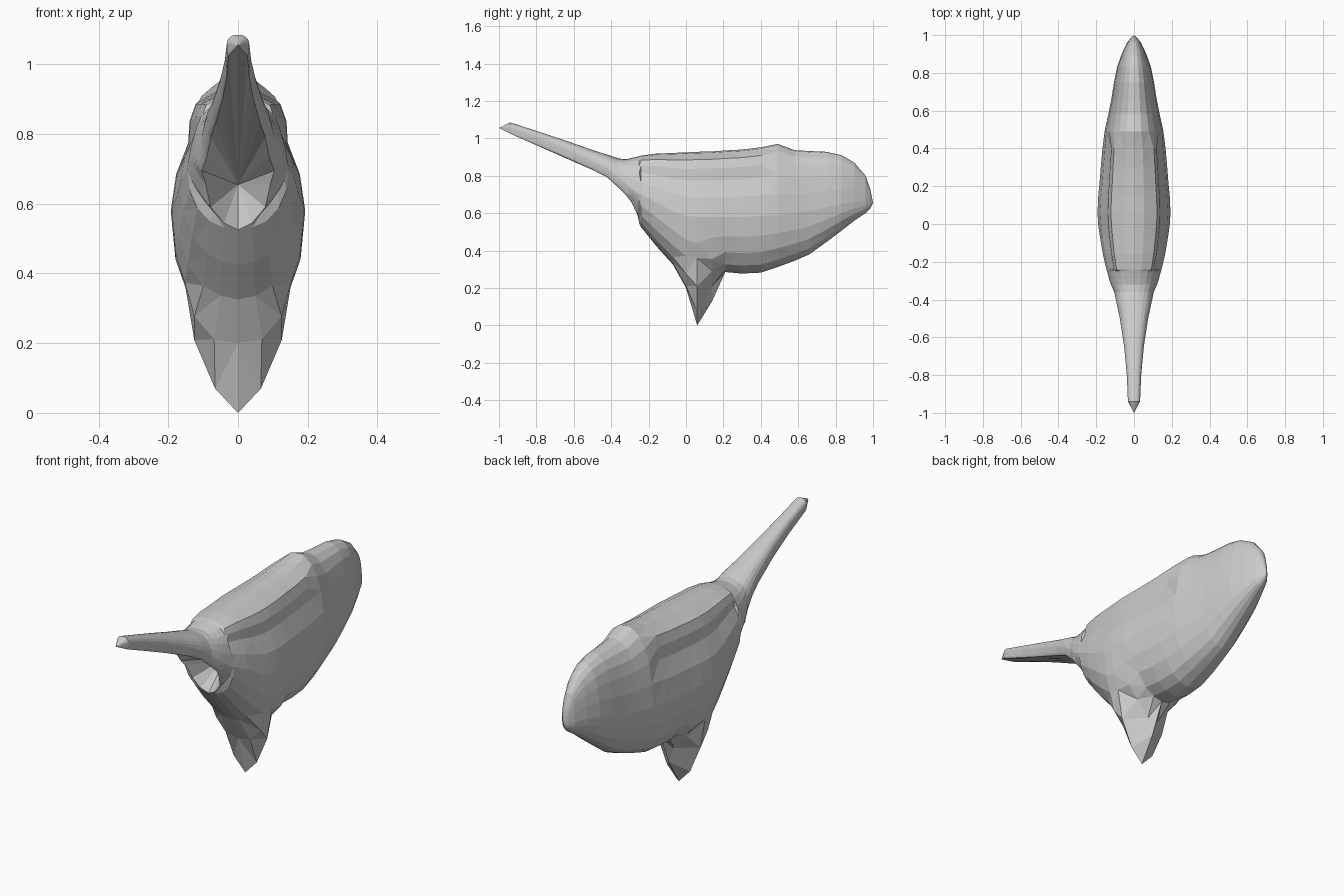
import bpy
import bmesh

# Remove only the default object
default_cube = bpy.data.objects.get("Cube")
if default_cube:
    bpy.data.objects.remove(default_cube, do_unlink=True)


def make_material(name, colour):
    material = bpy.data.materials.new(name)
    material.use_nodes = True
    material.diffuse_color = colour
    shader = next(node for node in material.node_tree.nodes if node.type == "BSDF_PRINCIPLED")
    shader.inputs["Base Color"].default_value = colour
    return material


# Half outlines as (share of half width, share of height from the widest level)
SHOULDERED = [(0, 1), (.28, .98), (.63, .88), (.72, .74), (.74, .56), (.92, .3), (1, 0)]
ROUNDED = [(0, 1), (.25, .98), (.5, .9), (.7, .76), (.84, .57), (.95, .3), (1, 0)]
BELLY = [(.95, -.35), (.8, -.64), (.55, -.86), (.28, -.96), (0, -1)]
KEEL = [(.93, -.24), (.78, -.38), (.65, -.64), (.34, -.88), (0, -1)]
KEEL_FRONT = [(.94, -.33), (.8, -.55), (.66, -.8), (.36, -.97), (0, -1)]
KEEL_BACK = [(.93, -.25), (.78, -.5), (.5, -.64), (.16, -.82), (0, -1)]
ARCH = [(.99, -.25), (.97, -.5), (.94, -.75), (.9, -.9), (.85, -1)]

# Spike and open mouth: y, top, widest level, lower rim, half width
spike_stations = [
    (-.94, 1.085, 1.06, 1.025, .032),
    (-.8, 1.04, 1.01, .965, .038),
    (-.65, .99, .95, .9, .052),
    (-.5, .938, .88, .832, .075),
    (-.42, .912, .84, .79, .092),
    (-.36, .892, .79, .735, .105),
    (-.32, .888, .76, .695, .122),
]

# Lips closing towards the chin: y, top, widest level, rim, half width, rim share
lip_stations = [
    (-.29, .895, .73, .655, .132, .7),
    (-.26, .902, .71, .59, .14, .56),
    (-.25, .905, .7, .545, .143, .28),
]

# Closed body: y, top, widest level, bottom, half width
chest_stations = [
    (-.24, .908, .7, .525, .146, BELLY),
    (-.16, .918, .66, .425, .165, BELLY),
    (-.07, .922, .61, .325, .18, BELLY),
    (0, .925, .585, .2, .19, KEEL_FRONT),
    (.06, .928, .58, 0, .193, KEEL),
    (.14, .93, .58, .13, .19, KEEL_BACK),
    (.21, .935, .58, .285, .183, BELLY),
]
rear_stations = [
    (.3, .94, .58, .277, .176),
    (.4, .952, .585, .282, .167),
    (.49, .97, .59, .312, .156),
    (.58, .937, .6, .345, .136),
    (.66, .932, .61, .38, .12),
    (.75, .928, .63, .445, .106),
    (.83, .91, .65, .505, .09),
    (.9, .87, .66, .56, .065),
    (.96, .8, .66, .6, .037),
    (.985, .73, .655, .625, .017),
]


def section(y, top, middle, bottom, half_width, upper, lower):
    """Half of one cross-section, from the ridge on top to the lowest point."""
    points = []
    for across, up in upper + lower:
        reach = (top - middle) if up > 0 else (middle - bottom)
        points.append((across * half_width, y, middle + up * reach))
    return points


def lip_profile(rim_share):
    """Lower outline that curls in to the edge of the mouth."""
    steps = len(BELLY)
    return [(1 - (1 - rim_share) * (i / steps) ** 1.5, -i / steps)
            for i in range(1, steps + 1)]


sections = [section(*station, ROUNDED, ARCH) for station in spike_stations]
sections += [section(*station[:5], ROUNDED, lip_profile(station[5])) for station in lip_stations]
sections += [section(*station[:5], SHOULDERED, station[5]) for station in chest_stations]
for station in rear_stations:
    upper = SHOULDERED if station[0] < .45 else ROUNDED
    sections.append(section(*station, upper, BELLY))

bm = bmesh.new()
rows = [[bm.verts.new(point) for point in points] for points in sections]
spike_tip = bm.verts.new((0, -1, 1.055))
tail_point = bm.verts.new((0, 1, .655))
mouth_apex = bm.verts.new((0, -.1, .655))

# Outer skin, joined row to row and closed at both ends
for front, back in zip(rows, rows[1:]):
    for i in range(len(front) - 1):
        bm.faces.new((front[i], front[i + 1], back[i + 1], back[i]))
for end_row, point in ((rows[0], spike_tip), (rows[-1], tail_point)):
    for a, b in zip(end_row, end_row[1:]):
        bm.faces.new((a, b, point))

# Hollow mouth and spike underside, fanned from the rim to a deep apex
open_rows = len(spike_stations) + len(lip_stations)
rim = [spike_tip] + [row[-1] for row in rows[:open_rows + 1]]
for a, b in zip(rim, rim[1:]):
    bm.faces.new((a, b, mouth_apex))

# Mirror to the other side and weld the centre line
half = bm.verts[:] + bm.edges[:] + bm.faces[:]
copy = bmesh.ops.duplicate(bm, geom=half)["geom"]
copied_verts = [item for item in copy if isinstance(item, bmesh.types.BMVert)]
for vert in copied_verts:
    vert.co.x = -vert.co.x
bmesh.ops.remove_doubles(bm, verts=bm.verts[:], dist=.0005)
bmesh.ops.triangulate(bm, faces=bm.faces[:])
bmesh.ops.recalc_face_normals(bm, faces=bm.faces[:])

mesh = bpy.data.meshes.new("spiked_body")
bm.to_mesh(mesh)
bm.free()
mesh.materials.append(make_material("light_grey", (.6, .6, .6, 1)))
body = bpy.data.objects.new("spiked_body", mesh)
bpy.context.collection.objects.link(body)
